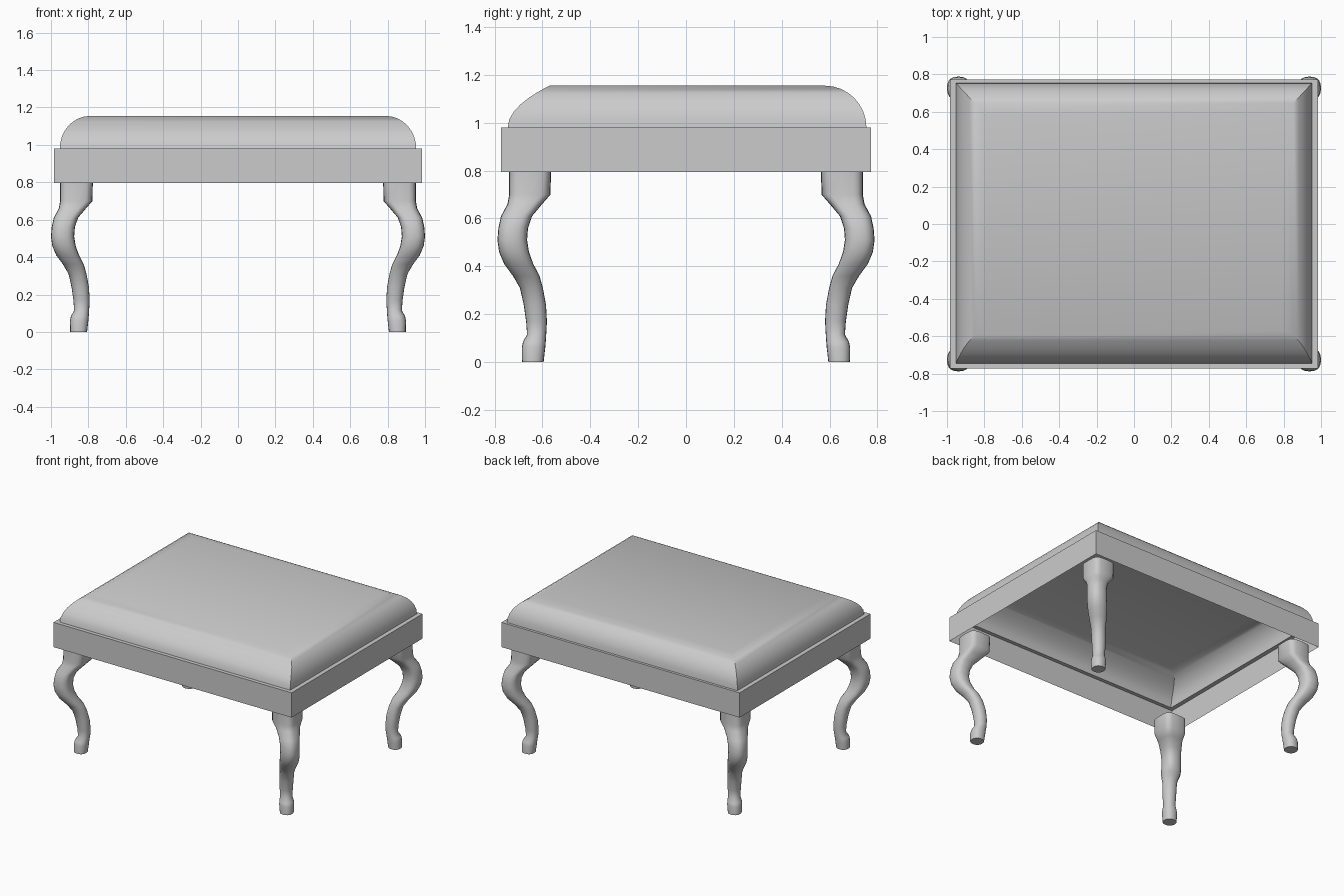
import bpy, bmesh, math

cube = bpy.data.objects.get("Cube")
if cube:
    bpy.data.objects.remove(cube, do_unlink=True)

grey = bpy.data.materials.new("plain grey")
grey.use_nodes = True
COLOUR = (0.6, 0.6, 0.6, 1)
grey.diffuse_color = COLOUR
grey.node_tree.nodes["Principled BSDF"].inputs["Base Color"].default_value = COLOUR


def loft(name, rings, cap_start, cap_end, angle):
    """Skin a stack of rings that all have the same number of points."""
    bm = bmesh.new()
    rows = [[bm.verts.new(p) for p in ring] for ring in rings]
    n = len(rows[0])
    for low, high in zip(rows, rows[1:]):
        for i in range(n):
            j = (i + 1) % n
            bm.faces.new((low[i], low[j], high[j], high[i]))
    if cap_start:
        bm.faces.new(rows[0][::-1])
    if cap_end:
        bm.faces.new(rows[-1])
    mesh = bpy.data.meshes.new(name)
    bm.to_mesh(mesh)
    bm.free()
    mesh.materials.append(grey)
    obj = bpy.data.objects.new(name, mesh)
    bpy.context.collection.objects.link(obj)
    bpy.ops.object.select_all(action='DESELECT')
    obj.select_set(True)
    bpy.context.view_layer.objects.active = obj
    bpy.ops.object.shade_smooth_by_angle(angle=math.radians(angle))
    return obj


def rectangle(x, front, back, z):
    return [(-x, front, z), (x, front, z), (x, back, z), (-x, back, z)]


# Frame: thin open skirt with a narrow lip under the cushion
loft("seat_frame", [rectangle(0.985, -0.773, 0.773, 0.795),
                    rectangle(0.985, -0.773, 0.773, 0.98),
                    rectangle(0.953, -0.745, 0.754, 0.98)], False, False, 30)

# Cushion: hollow, mitred corners, rounded edge, softer slope at the front
STEPS = 8
rings = []
for i in range(STEPS + 1):
    a = math.pi / 2 * i / STEPS
    c, s = math.cos(a), math.sin(a)
    rings.append(rectangle(0.79 + 0.163 * c, -0.57 - 0.175 * c * c,
                           0.58 + 0.174 * c, 0.98 + 0.175 * s))
loft("cushion", rings, False, True, 40)

# Curved legs: height, outer edge, inner edge, squareness of the section
PROFILE = [(0, 0.897, 0.807, 2.3), (0.06, 0.898, 0.8, 2.3),
           (0.085, 0.893, 0.798, 2.2), (0.115, 0.876, 0.796, 2.2),
           (0.17, 0.88, 0.793, 2.2), (0.24, 0.89, 0.797, 2.2),
           (0.31, 0.906, 0.81, 2.2), (0.36, 0.935, 0.824, 2.3),
           (0.41, 0.972, 0.85, 2.4), (0.46, 0.993, 0.868, 2.5),
           (0.51, 1.0, 0.876, 2.5), (0.56, 0.996, 0.872, 2.5),
           (0.61, 0.985, 0.855, 2.7), (0.66, 0.958, 0.813, 3.2),
           (0.7, 0.951, 0.778, 4), (0.81, 0.951, 0.776, 4)]
SIDES = 20
Y_SHIFT = 0.212


def leg_ring(z, outer, inner, power, sx, sy):
    mid, r = (outer + inner) / 2, (outer - inner) / 2
    ring = []
    for k in range(SIDES):
        a = 2 * math.pi * k / SIDES * sx * sy
        c, s = math.cos(a), math.sin(a)
        x = mid + r * math.copysign(abs(c) ** (2 / power), c)
        y = mid - Y_SHIFT + r * math.copysign(abs(s) ** (2 / power), s)
        ring.append((sx * x, sy * y, z))
    return ring


for side, sx in (("left", 1), ("right", -1)):
    for end, sy in (("front", -1), ("back", 1)):
        loft(f"{end}_{side}_leg", [leg_ring(*row, sx, sy) for row in PROFILE],
             True, True, 50)
